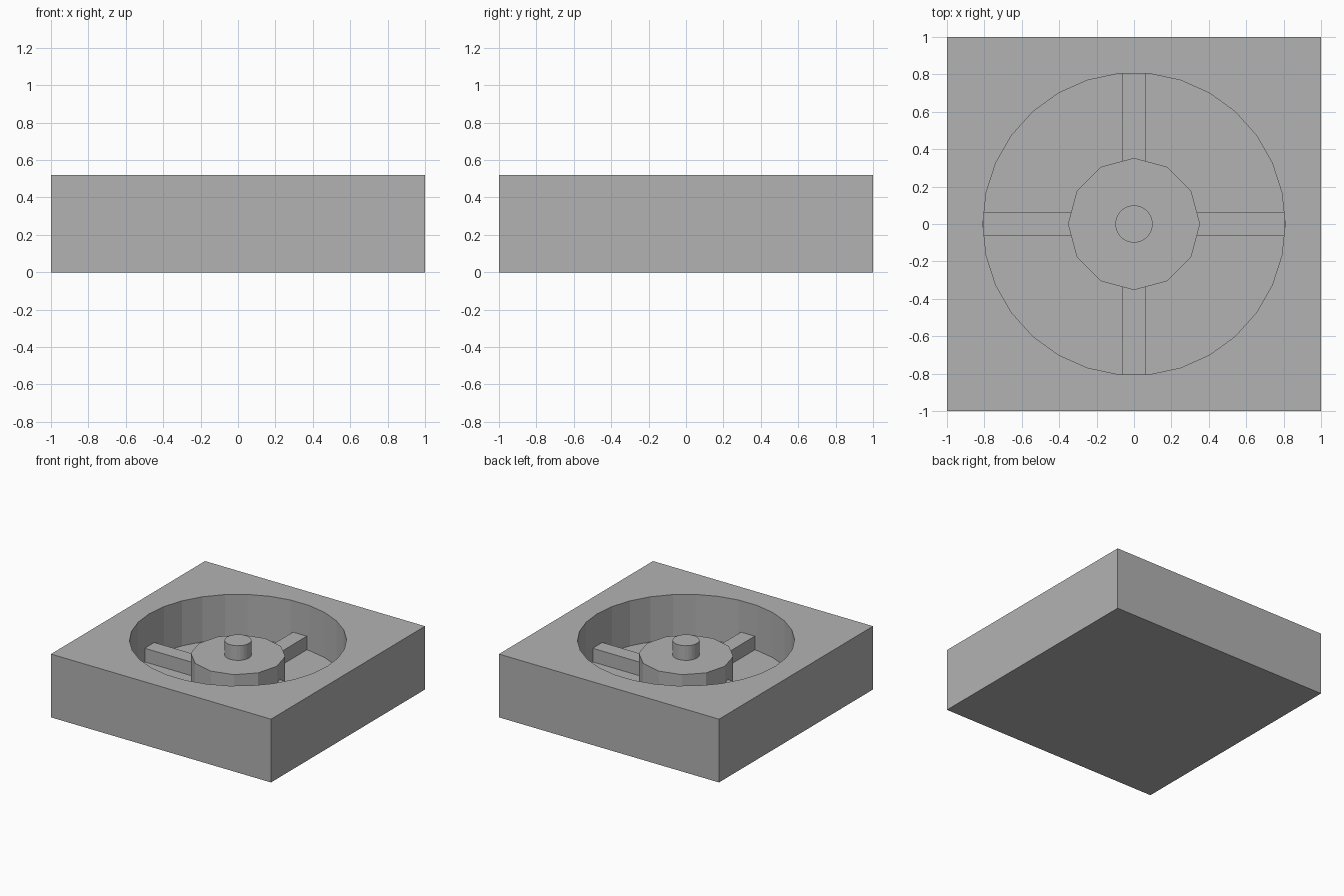
import bpy
import math

cube = bpy.data.objects.get("Cube")
if cube:
    bpy.data.objects.remove(cube, do_unlink=True)

HEIGHT, FLOOR, PIT_RADIUS = 0.52, 0.15, 0.808

grey = bpy.data.materials.new("plain grey")
grey.use_nodes = True
grey.diffuse_color = (0.448, 0.448, 0.448, 1)
grey.node_tree.nodes["Principled BSDF"].inputs["Base Color"].default_value = grey.diffuse_color


def finish(name):
    obj = bpy.context.object
    obj.name = name
    obj.data.materials.append(grey)
    bpy.ops.object.transform_apply(location=False, rotation=True, scale=True)
    return obj


def box(name, size, center, turn=0):
    bpy.ops.mesh.primitive_cube_add(size=1, location=center, rotation=(0, 0, turn))
    bpy.context.object.scale = size
    return finish(name)


def disc(name, sides, radius, bottom, top, turn=0):
    bpy.ops.mesh.primitive_cylinder_add(
        vertices=sides, radius=radius, depth=top - bottom,
        location=(0, 0, (bottom + top) / 2), rotation=(0, 0, turn))
    return finish(name)


# Square block with a round pit cut into its top
block = box("block", (2, 2, HEIGHT), (0, 0, HEIGHT / 2))
cutter = disc("pit_cutter", 30, PIT_RADIUS, FLOOR, HEIGHT + 0.2, math.pi / 2)
cut = block.modifiers.new("pit", "BOOLEAN")
cut.operation = "DIFFERENCE"
cut.solver = "EXACT"
cut.object = cutter
bpy.context.view_layer.objects.active = block
bpy.ops.object.modifier_apply(modifier=cut.name)
bpy.data.objects.remove(cutter, do_unlink=True)

# Twelve-sided hub with a round pin on top
disc("hub", 12, 0.353, FLOOR, 0.4)
disc("pin", 24, 0.1, 0.4, HEIGHT)

# Four spokes from the hub to the pit wall
SPOKE_TOP, INNER, OUTER = 0.262, 0.3, 0.804
for i in range(4):
    angle = i * math.pi / 2
    middle = (INNER + OUTER) / 2
    box(f"spoke_{i + 1}", (OUTER - INNER, 0.125, SPOKE_TOP - FLOOR),
        (middle * math.cos(angle), middle * math.sin(angle), (SPOKE_TOP + FLOOR) / 2),
        angle)
